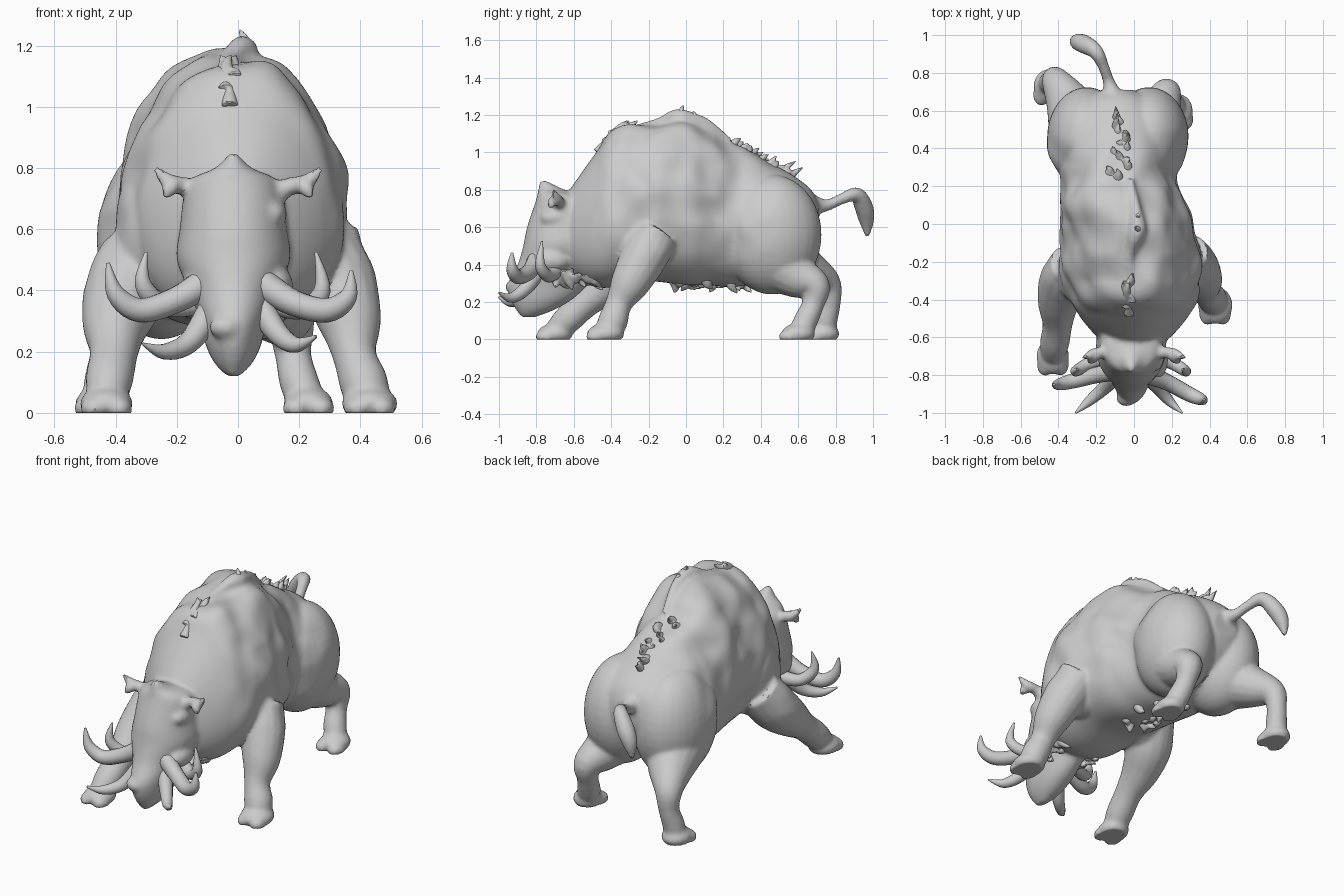
import bpy
import bmesh
import random
from math import sin, cos, pi, copysign
from mathutils import Vector, Matrix, noise

random.seed(4)
default_cube = bpy.data.objects.get("Cube")
if default_cube:
    bpy.data.objects.remove(default_cube)

# One grey hide colour for the whole animal
hide = bpy.data.materials.new("grey_hide")
hide.use_nodes = True
grey = (0.6, 0.6, 0.6, 1)
hide.diffuse_color = grey
hide.node_tree.nodes["Principled BSDF"].inputs["Base Color"].default_value = grey


def smooth_rows(rows, steps):
    """Catmull-Rom interpolation of rows of numbers."""
    out = []
    for i in range(len(rows) - 1):
        a, b, c, d = (rows[min(max(i + k, 0), len(rows) - 1)] for k in (-1, 0, 1, 2))
        for s in range(steps):
            t = s / steps
            out.append([q + t / 2 * (r - p + t * (2 * p - 5 * q + 4 * r - w
                        + t * (3 * (q - r) + w - p))) for p, q, r, w in zip(a, b, c, d)])
    out.append(list(rows[-1]))
    return out


def loft(bm, rings):
    """Skin a list of equal rings and close both ends."""
    loops = [[bm.verts.new(p) for p in ring] for ring in rings]
    n = len(loops[0])
    faces = [bm.faces.new((a[i], a[(i + 1) % n], b[(i + 1) % n], b[i]))
             for a, b in zip(loops, loops[1:]) for i in range(n)]
    faces += [bm.faces.new(loops[0][::-1]), bm.faces.new(loops[-1])]
    bmesh.ops.recalc_face_normals(bm, faces=faces)


def tube(bm, rows, sides=16, steps=5):
    """Tapered tube through rows of x, y, z, radius."""
    rows = smooth_rows(rows, steps)
    pts = [Vector(r[:3]) for r in rows]
    heading, rings = None, []
    for i, p in enumerate(pts):
        way = (pts[min(i + 1, len(pts) - 1)] - pts[max(i - 1, 0)]).normalized()
        turn = heading.rotation_difference(way) @ turn if heading else way.to_track_quat('Z', 'Y')
        heading = way
        rad = max(rows[i][3], 0.002)
        rings.append([p + turn @ Vector((rad * cos(2 * pi * k / sides),
                                         rad * sin(2 * pi * k / sides), 0))
                      for k in range(sides)])
    loft(bm, rings)


def ball(bm, centre, radii):
    m = Matrix.Translation(centre) @ Matrix.Diagonal((*radii, 1))
    bmesh.ops.create_uvsphere(bm, u_segments=32, v_segments=20, radius=1, matrix=m)


def finish(bm, name, fuse=0, relax_steps=5):
    mesh = bpy.data.meshes.new(name)
    bm.to_mesh(mesh)
    bm.free()
    mesh.materials.append(hide)
    obj = bpy.data.objects.new(name, mesh)
    bpy.context.collection.objects.link(obj)
    bpy.ops.object.select_all(action='DESELECT')
    obj.select_set(True)
    bpy.context.view_layer.objects.active = obj
    if fuse:
        remesh = obj.modifiers.new("fuse", 'REMESH')
        remesh.mode = 'VOXEL'
        remesh.voxel_size = fuse
        relax = obj.modifiers.new("relax", 'SMOOTH')
        relax.iterations = relax_steps
        for mod in ("fuse", "relax"):
            bpy.ops.object.modifier_apply(modifier=mod)
    bpy.ops.object.shade_smooth_by_angle()
    return obj


body = bmesh.new()
turns = [2 * pi * k / 64 for k in range(64)]

# Torso: y, centre x, half width, bottom z, top z
torso = [
    (-0.66, 0, 0.12, 0.4, 0.74), (-0.58, 0, 0.21, 0.32, 0.86),
    (-0.48, 0, 0.29, 0.28, 1.0), (-0.38, 0, 0.335, 0.28, 1.13),
    (-0.2, -0.01, 0.36, 0.31, 1.16), (0, -0.03, 0.345, 0.29, 1.19),
    (0.12, -0.06, 0.33, 0.29, 1.16), (0.25, -0.08, 0.3, 0.28, 1.07),
    (0.4, -0.085, 0.32, 0.31, 0.97), (0.55, -0.085, 0.3, 0.38, 0.89),
    (0.66, -0.09, 0.2, 0.48, 0.81), (0.71, -0.09, 0.08, 0.58, 0.73)]
loft(body, [[(cx + w * copysign(abs(cos(a)) ** 0.86, cos(a)) * (1 - 0.15 * sin(a)), y,
              (lo + hi) / 2 + (hi - lo) / 2 * sin(a))
             for a in turns] for y, cx, w, lo, hi in smooth_rows(torso, 6)])

# Low ridge along the withers
tube(body, [(0, -0.34, 1.11, 0.03), (-0.02, -0.18, 1.14, 0.04), (0.02, -0.03, 1.18, 0.05),
            (0.01, 0.1, 1.15, 0.045), (-0.02, 0.24, 1.06, 0.03)])

# Head: z, half width, front y, back y
head = [
    (0.85, 0.012, -0.78, -0.75), (0.8, 0.06, -0.79, -0.65), (0.75, 0.15, -0.8, -0.5),
    (0.6, 0.175, -0.85, -0.44), (0.5, 0.185, -0.87, -0.44), (0.4, 0.145, -0.9, -0.46),
    (0.3, 0.11, -0.95, -0.52), (0.22, 0.09, -0.94, -0.6), (0.16, 0.06, -0.91, -0.7),
    (0.12, 0.02, -0.88, -0.8)]
loft(body, [[(-0.015 + w * cos(a), (f + b) / 2 + (b - f) / 2 * sin(a), z) for a in turns]
            for z, w, f, b in smooth_rows(head, 4)])
ball(body, (-0.04, -0.92, 0.28), (0.055, 0.045, 0.04))

# Haunches and shoulders
for x in (0.08, -0.25):
    ball(body, (x, 0.46, 0.56), (0.21, 0.265, 0.32))
for x, y in ((0.21, -0.22), (-0.26, -0.26)):
    ball(body, (x, y, 0.57), (0.15, 0.18, 0.23))

# Legs, each from the trunk down to the hoof
legs = [
    # left front
    [(0.27, -0.17, 0.55, 0.13), (0.325, -0.23, 0.43, 0.125), (0.365, -0.3, 0.3, 0.105),
     (0.38, -0.36, 0.19, 0.072), (0.41, -0.39, 0.1, 0.08), (0.43, -0.42, 0.03, 0.07)],
    # right front
    [(-0.32, -0.22, 0.52, 0.13), (-0.37, -0.31, 0.39, 0.135), (-0.4, -0.42, 0.29, 0.11),
     (-0.405, -0.53, 0.2, 0.08), (-0.42, -0.63, 0.11, 0.078), (-0.43, -0.69, 0.05, 0.065)],
    # left rear
    [(0.08, 0.45, 0.45, 0.19), (0.13, 0.58, 0.345, 0.125), (0.17, 0.69, 0.285, 0.083),
     (0.18, 0.68, 0.19, 0.06), (0.2, 0.64, 0.1, 0.065), (0.23, 0.61, 0.03, 0.06)],
    # right rear
    [(-0.27, 0.47, 0.46, 0.19), (-0.34, 0.63, 0.37, 0.13), (-0.41, 0.75, 0.3, 0.08),
     (-0.425, 0.77, 0.2, 0.058), (-0.44, 0.75, 0.11, 0.062), (-0.45, 0.74, 0.04, 0.06)]]
for leg in legs:
    tube(body, leg)
    # broad hoof with two toes
    x, y, z, r = leg[-1]
    ball(body, (x, y - 0.01, 0.03), (r + 0.022, r + 0.03, 0.055))
    for side in (-1, 1):
        ball(body, (x + side * 0.04, y - 0.055, 0.015), (0.045, 0.06, 0.04))

# Tail
tube(body, [(-0.1, 0.62, 0.73, 0.08), (-0.13, 0.74, 0.715, 0.035), (-0.16, 0.83, 0.75, 0.03),
            (-0.2, 0.91, 0.775, 0.04), (-0.26, 0.95, 0.71, 0.05), (-0.3, 0.965, 0.64, 0.043),
            (-0.32, 0.97, 0.55, 0.012)])

# Ears, brow and cheek lumps on both sides
for s in (-1, 1):
    tube(body, [(s * 0.11, -0.68, 0.71, 0.045), (s * 0.17, -0.68, 0.74, 0.03),
                (s * 0.22, -0.69, 0.75, 0.03), (s * 0.27, -0.71, 0.8, 0.01)])
    tube(body, [(s * 0.2, -0.69, 0.75, 0.03), (s * 0.225, -0.72, 0.73, 0.025),
                (s * 0.24, -0.72, 0.7, 0.012)])
    ball(body, (s * 0.11, -0.7, 0.65), (0.05, 0.08, 0.05))
    ball(body, (s * 0.12, -0.72, 0.42), (0.06, 0.1, 0.06))

skin = finish(body, "boar_body", fuse=0.012)

# Lumpy hide over the trunk, soles flat on the ground
skin_verts = skin.data.vertices
shifts = [v.normal * noise.noise(v.co * 6.5) * 0.03
          * max(0, min(1, (v.co.z - 0.4) * 4)) * max(0, min(1, (0.5 - abs(v.co.y)) * 5))
          for v in skin_verts]
for v, shift in zip(skin_verts, shifts):
    v.co += shift
    v.co.z = max(v.co.z, 0)

# Tusks: upper, lower and rear on each side
tusks = {
    "left_upper_tusk": [(0.08, -0.8, 0.42, 0.05), (0.18, -0.84, 0.36, 0.043),
                        (0.29, -0.9, 0.335, 0.04), (0.36, -0.93, 0.38, 0.03),
                        (0.37, -0.93, 0.465, 0.006)],
    "right_upper_tusk": [(-0.1, -0.78, 0.43, 0.05), (-0.2, -0.8, 0.37, 0.043),
                         (-0.32, -0.83, 0.335, 0.04), (-0.4, -0.85, 0.39, 0.03),
                         (-0.425, -0.85, 0.49, 0.006)],
    "left_lower_tusk": [(0.07, -0.8, 0.35, 0.045), (0.13, -0.87, 0.26, 0.036),
                        (0.19, -0.94, 0.222, 0.026), (0.255, -1.0, 0.25, 0.005)],
    "right_lower_tusk": [(-0.09, -0.8, 0.33, 0.045), (-0.16, -0.87, 0.23, 0.036),
                         (-0.24, -0.94, 0.2, 0.026), (-0.31, -1.0, 0.225, 0.005)],
    "left_rear_tusk": [(0.12, -0.7, 0.36, 0.04), (0.21, -0.74, 0.34, 0.034),
                       (0.275, -0.78, 0.4, 0.028), (0.255, -0.77, 0.525, 0.005)],
    "right_rear_tusk": [(-0.12, -0.7, 0.36, 0.04), (-0.24, -0.74, 0.35, 0.034),
                        (-0.31, -0.78, 0.42, 0.028), (-0.3, -0.77, 0.525, 0.005)]}
for name, path in tusks.items():
    bm = bmesh.new()
    tube(bm, path, sides=14)
    finish(bm, name)


def tufts(name, places, lean, size):
    """Ragged clump of bristle locks growing along a direction."""
    bm = bmesh.new()
    for place in places:
        p, d = Vector(place), Vector(lean) * random.uniform(0.4, 1.3)
        side = Vector((random.uniform(-1, 1), random.uniform(-1, 1), 0)) * size
        tube(bm, [(*(p - d * 0.6), size * 1.4), (*(p + d * 0.4), size * 0.8),
                  (*(p + d + side), size * 0.15)], sides=10, steps=3)
    finish(bm, name, fuse=0.007, relax_steps=2)


def spine(start, end, count, spread):
    """Random spots along the top of the back."""
    spots = []
    for i in range(count):
        y = start + (end - start) * i / (count - 1)
        a, b = next(pair for pair in zip(torso, torso[1:]) if y <= pair[1][0])
        x, z = (a[k] + (y - a[0]) / (b[0] - a[0]) * (b[k] - a[k]) for k in (1, 4))
        spots.append((x + random.uniform(-spread, spread), y, z - 0.012))
    return spots


# Bristles along the spine, belly and jaw
tufts("shoulder_mane", spine(-0.45, -0.3, 6, 0.05), (0, 0.03, 0.04), 0.022)
tufts("spine_crest", [(0.02, -0.03, 1.2), (0.02, 0.04, 1.18)], (0, 0.01, 0.045), 0.022)
tufts("rump_mane", spine(0.26, 0.56, 14, 0.06), (0, 0.045, 0.045), 0.022)
tufts("belly_bristles", [(random.uniform(-0.14, 0.06), -0.06 + 0.025 * i, 0.305)
                         for i in range(16)], (0, 0.01, -0.045), 0.03)
tufts("jaw_bristles", [(s * random.uniform(0.08, 0.13), -0.7 + 0.035 * i, 0.33)
                       for s in (-1, 1) for i in range(7)], (0, 0.02, -0.06), 0.032)
